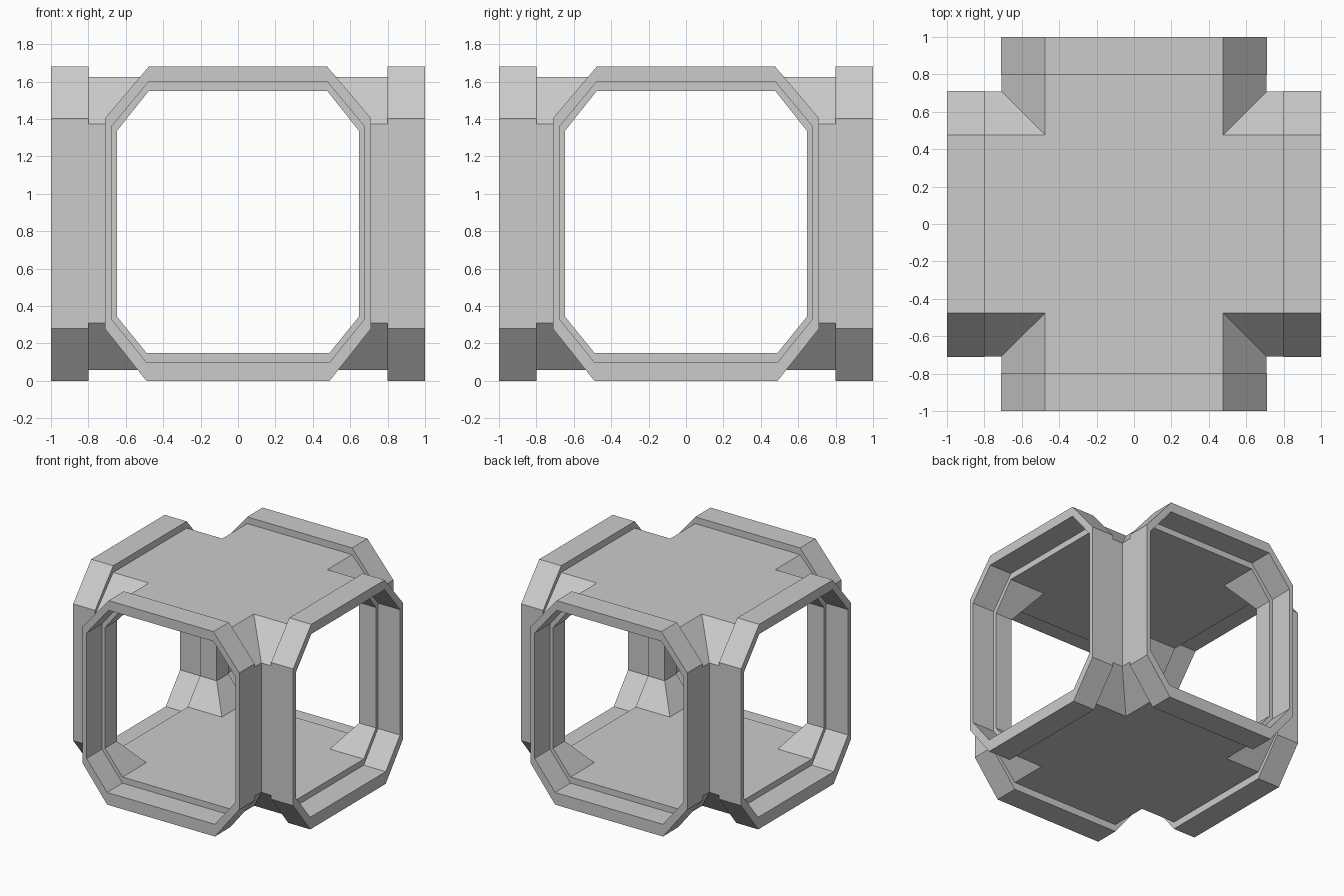
import bpy
import bmesh
from math import pi
from mathutils import Matrix, Vector

cube = bpy.data.objects.get("Cube")
if cube:
    bpy.data.objects.remove(cube, do_unlink=True)


def material(name, colour):
    mat = bpy.data.materials.new(name)
    mat.use_nodes = True
    mat.diffuse_color = colour
    mat.node_tree.nodes["Principled BSDF"].inputs["Base Color"].default_value = colour
    return mat


def octagon(side, low, low_side, high_side, high):
    """Closed tube section as (x, z) points, mirrored about x = 0."""
    half = [(0, low), (0.49, low), (side, low_side),
            (side, high_side), (0.477, high), (0, high)]
    return half + [(-x, z) for x, z in reversed(half[1:-1])]


# Tube sections: end collar and recessed body, each with an inner and outer skin
collar_outer = octagon(0.712, 0, 0.28, 1.403, 1.68)
body_outer = octagon(0.708, 0.058, 0.31, 1.373, 1.625)
collar_inner = octagon(0.676, 0.10, 0.33, 1.36, 1.60)
body_inner = octagon(0.648, 0.15, 0.345, 1.335, 1.55)

END, STEP = -1.0, -0.8


def ring(section, y=None):
    """Place a section at y, or on the diagonal mitre when y is not given."""
    return [Vector((x, -abs(x) if y is None else y, z)) for x, z in section]


# One arm, lofted from the inner mitre out around the collar to the outer mitre
arm = [ring(body_inner), ring(body_inner, STEP),
       ring(collar_inner, STEP), ring(collar_inner, END),
       ring(collar_outer, END), ring(collar_outer, STEP),
       ring(body_outer, STEP), ring(body_outer)]

# Four arms joined along their mitres into one shell
bm = bmesh.new()
for quarter in range(4):
    turn = Matrix.Rotation(quarter * pi / 2, 3, 'Z')
    loops = [[bm.verts.new(turn @ p) for p in points] for points in arm]
    for a, b in zip(loops, loops[1:]):
        for i in range(len(a)):
            j = (i + 1) % len(a)
            bm.faces.new((a[i], a[j], b[j], b[i]))
bmesh.ops.remove_doubles(bm, verts=bm.verts, dist=0.0005)
bmesh.ops.recalc_face_normals(bm, faces=bm.faces)

mesh = bpy.data.meshes.new("corridor_junction_shell")
bm.to_mesh(mesh)
bm.free()
mesh.materials.append(material("light grey", (0.6, 0.6, 0.6, 1)))
shell = bpy.data.objects.new("corridor_junction_shell", mesh)
bpy.context.collection.objects.link(shell)
